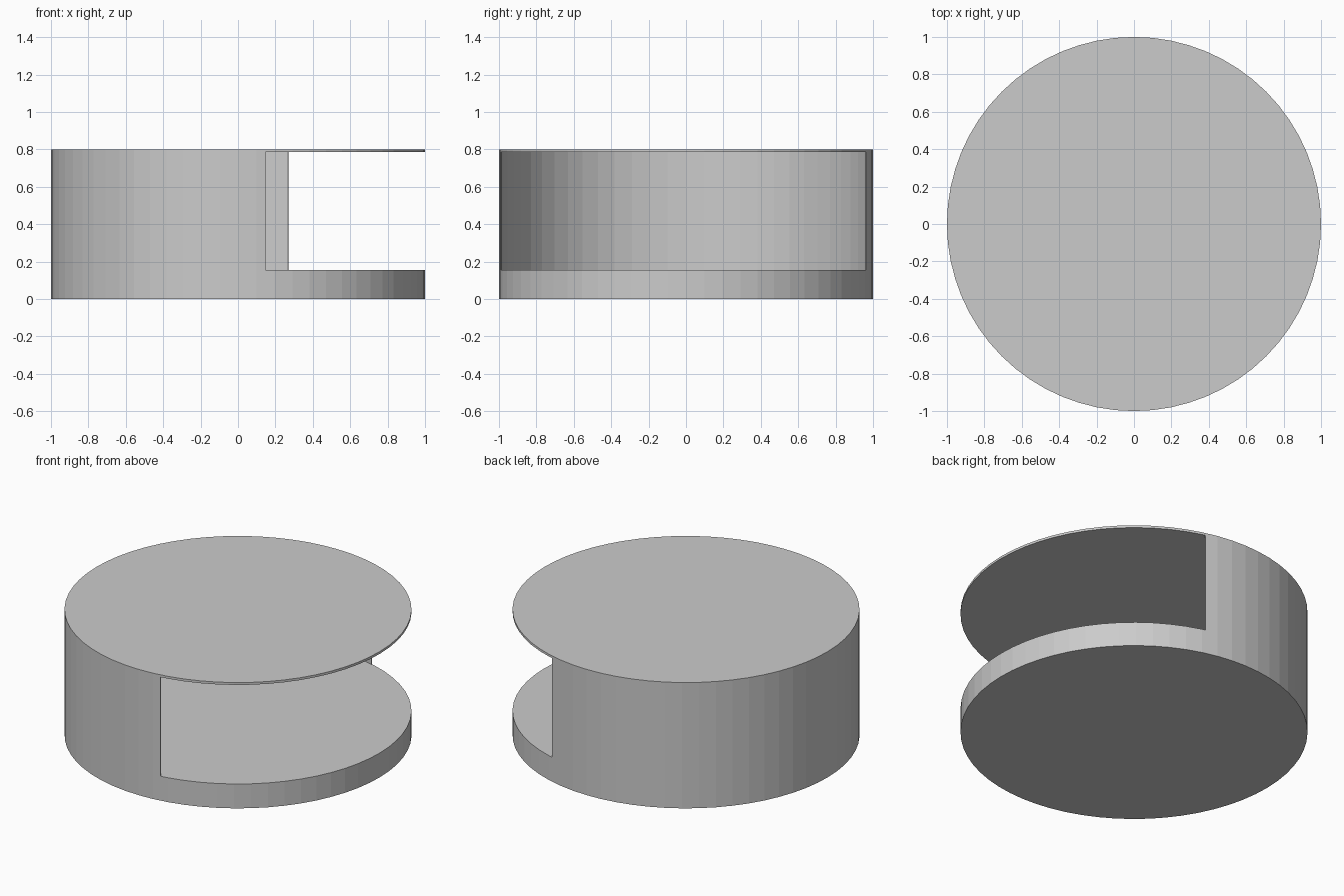
import bpy, bmesh, math

if "Cube" in bpy.data.objects:
    bpy.data.objects.remove(bpy.data.objects["Cube"])

SIDES = 64
STEP = 2 * math.pi / SIDES


def ring_point(k, r):
    """Point on the 64-sided outline at fractional step k."""
    i, f = math.floor(k), k - math.floor(k)
    a, b = i * STEP, (i + 1) * STEP
    return (r * ((1 - f) * math.cos(a) + f * math.cos(b)),
            r * ((1 - f) * math.sin(a) + f * math.sin(b)))


def prism(name, outline, z0, z1):
    bm = bmesh.new()
    face = bm.faces.new([bm.verts.new((x, y, z0)) for x, y in outline])
    top = bmesh.ops.extrude_face_region(bm, geom=[face])["geom"]
    bmesh.ops.translate(bm, vec=(0, 0, z1 - z0),
                        verts=[g for g in top if isinstance(g, bmesh.types.BMVert)])
    bmesh.ops.recalc_face_normals(bm, faces=bm.faces)
    mesh = bpy.data.meshes.new(name)
    bm.to_mesh(mesh)
    bm.free()
    obj = bpy.data.objects.new(name, mesh)
    bpy.context.collection.objects.link(obj)
    return obj


# Round drum body
drum = prism("drum", [ring_point(k, 1) for k in range(SIDES)], 0, 0.8)

# Cavity: thin shell on the closed side, bursting through the wall on the right
start, end = 13.216, 49.5
closed = [start] + list(range(14, 50)) + [end]
opening = [end] + list(range(50, 78)) + [start + SIDES]
outline = [ring_point(k, 0.996) for k in closed] + [ring_point(k, 1.2) for k in opening]
cavity = prism("cavity_cutter", outline, 0.155, 0.785)
cavity.hide_render = True
cavity.hide_set(True)

cut = drum.modifiers.new("cavity", 'BOOLEAN')
cut.operation = 'DIFFERENCE'
cut.solver = 'EXACT'
cut.object = cavity
